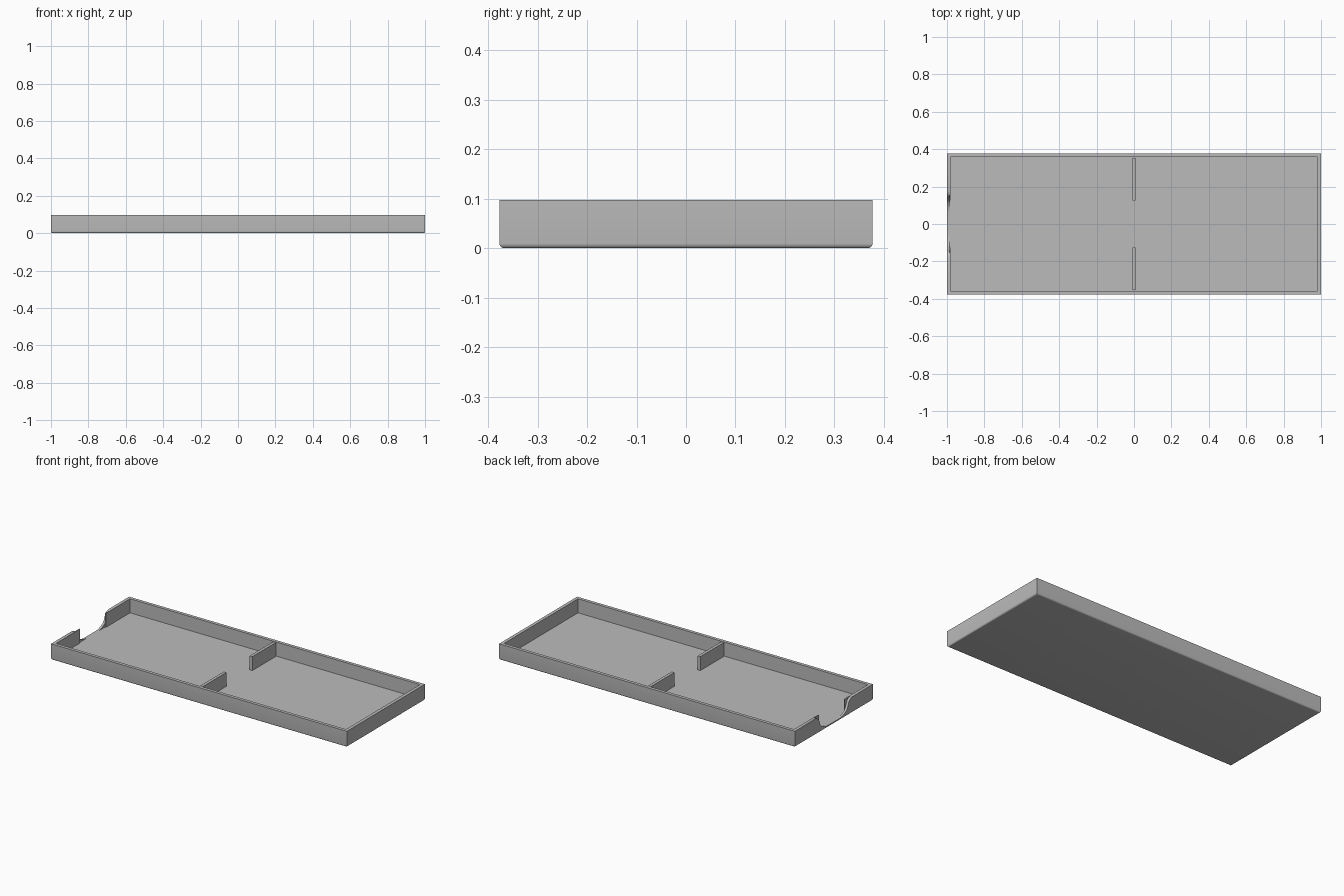
import bpy
import bmesh

cube = bpy.data.objects.get("Cube")
if cube:
    bpy.data.objects.remove(cube, do_unlink=True)

LENGTH, WIDTH, HEIGHT = 2.0, 0.754, 0.098
WALL, FLOOR = 0.028, 0.012
LIP = 0.014

grey = bpy.data.materials.new("plain grey")
grey.use_nodes = True
colour = (0.5, 0.5, 0.5, 1)
grey.diffuse_color = colour
grey.node_tree.nodes["Principled BSDF"].inputs["Base Color"].default_value = colour


def add_object(name, bm):
    bmesh.ops.recalc_face_normals(bm, faces=bm.faces)
    mesh = bpy.data.meshes.new(name)
    bm.to_mesh(mesh)
    bm.free()
    mesh.materials.append(grey)
    obj = bpy.data.objects.new(name, mesh)
    bpy.context.collection.objects.link(obj)
    return obj


def new_box(low, high):
    bm = bmesh.new()
    bmesh.ops.create_cube(bm, size=1)
    for v in bm.verts:
        v.co = [(a + b) / 2 + c * (b - a) for a, b, c in zip(low, high, v.co)]
    return bm


def cut(target, cutter):
    cutter.hide_render = True
    mod = target.modifiers.new("cut", 'BOOLEAN')
    mod.operation = 'DIFFERENCE'
    mod.solver = 'EXACT'
    mod.object = cutter
    bpy.context.view_layer.objects.active = target
    bpy.ops.object.modifier_apply(modifier=mod.name)
    bpy.data.objects.remove(cutter, do_unlink=True)


# Tray: rounded underside, hollowed from the top
bm = new_box((-LENGTH / 2, -WIDTH / 2, 0), (LENGTH / 2, WIDTH / 2, HEIGHT))
bottom = [e for e in bm.edges if all(v.co.z < 0.001 for v in e.verts)]
bmesh.ops.bevel(bm, geom=bottom, offset=0.01, segments=5, profile=0.5, affect='EDGES')
rim = max(bm.faces, key=lambda f: f.calc_center_median().z)
bmesh.ops.inset_region(bm, faces=[rim], thickness=WALL)
walls = bmesh.ops.extrude_discrete_faces(bm, faces=[rim])
for v in walls["faces"][0].verts:
    v.co.z = FLOOR
tray = add_object("tray", bm)

# Straight gap in the inner layer of the end wall
cut(tray, add_object("inner_gap", new_box(
    (-1 + LIP, -0.125, FLOOR), (-1 + WALL + 0.02, 0.125, 0.2))))

# Flared, curved gap in the thin outer lip
half = [(0.175, 0.2), (0.175, HEIGHT), (0.158, 0.092), (0.146, 0.08),
        (0.139, 0.064), (0.132, 0.047), (0.12, 0.033), (0.1, 0.022),
        (0.08, 0.015), (0.06, FLOOR)]
outline = half + [(-y, z) for y, z in reversed(half)]
bm = bmesh.new()
face = bm.faces.new([bm.verts.new((-1.1, y, z)) for y, z in outline])
side = bmesh.ops.extrude_face_region(bm, geom=[face])
for v in side["geom"]:
    if isinstance(v, bmesh.types.BMVert):
        v.co.x = -1 + LIP + 0.0005
cut(tray, add_object("lip_gap", bm))

# Pair of half dividers across the middle
for name, s in (("back_divider", 1), ("front_divider", -1)):
    ends = sorted((s * 0.125, s * (WIDTH / 2 - WALL + 0.005)))
    add_object(name, new_box((-0.009, ends[0], FLOOR - 0.002),
                             (0.009, ends[1], HEIGHT - 0.001)))

# Smooth only the rounded underside
bpy.ops.object.select_all(action='DESELECT')
tray.select_set(True)
bpy.context.view_layer.objects.active = tray
bpy.ops.object.shade_smooth_by_angle(angle=0.52)
